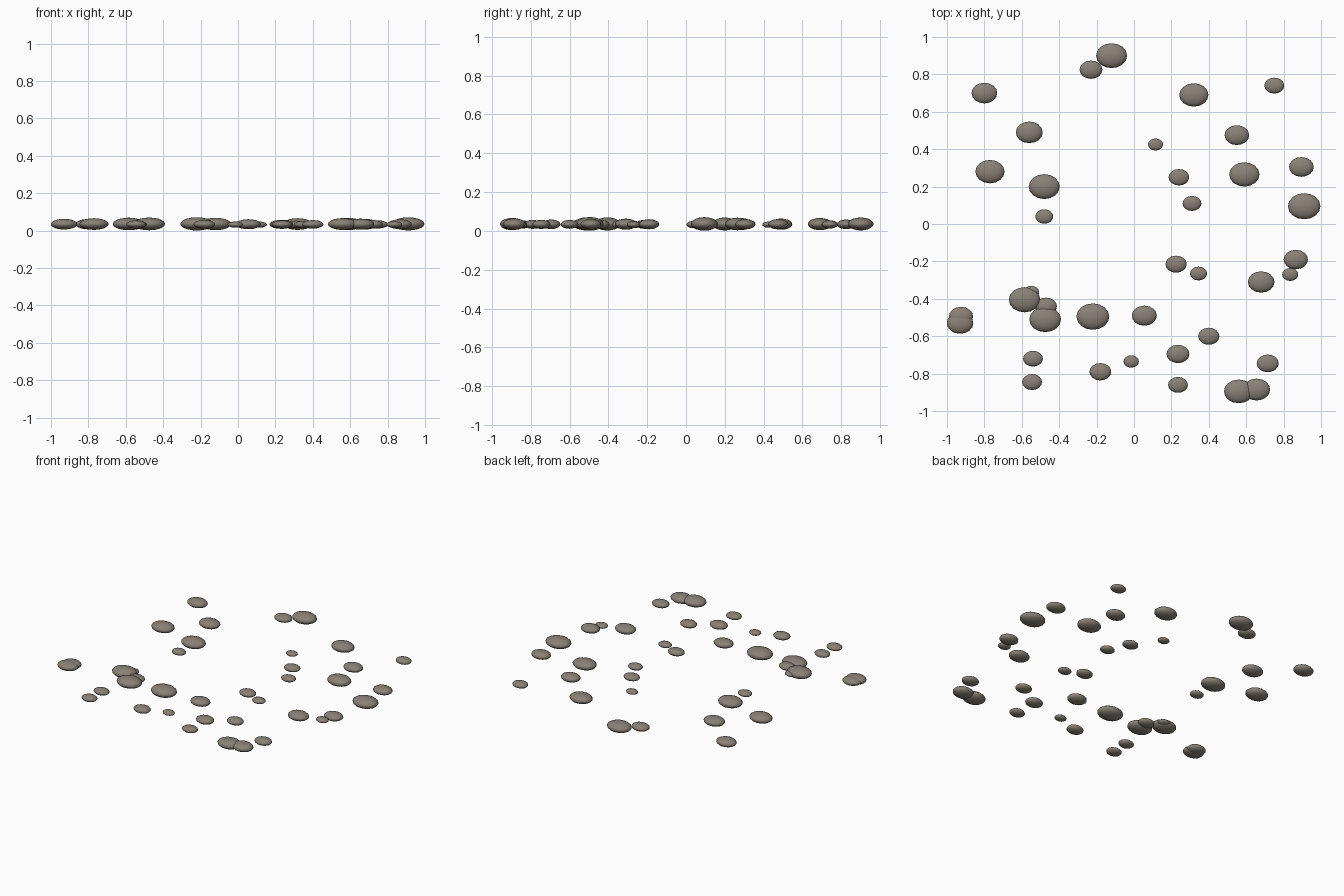
import bpy
import math

# Remove the default object only
default_object = bpy.data.objects.get("Cube")
if default_object:
    bpy.data.objects.remove(default_object, do_unlink=True)

# One warm grey stone colour for every pebble
STONE_COLOUR = (0.25, 0.22, 0.185, 1.0)
stone_material = bpy.data.materials.new("warm_grey_stone")
stone_material.use_nodes = True
stone_material.diffuse_color = STONE_COLOUR
shader = next(node for node in stone_material.node_tree.nodes
              if node.type == "BSDF_PRINCIPLED")
shader.inputs["Base Color"].default_value = STONE_COLOUR
shader.inputs["Roughness"].default_value = 0.9

# Proportions shared by all pebbles, relative to the half width
DEPTH_RATIO = 0.8
HEIGHT_RATIO = 0.4
SEGMENTS = 16
RINGS = 10


def add_pebble(name, x, y, half_width):
    """Add a smooth, flattened pebble lying level just above the ground."""
    centre_height = 0.029 + half_width * 0.08
    bpy.ops.mesh.primitive_uv_sphere_add(
        segments=SEGMENTS, ring_count=RINGS, radius=1.0,
        location=(x, y, centre_height))
    pebble = bpy.context.object
    pebble.name = name
    pebble.data.name = name
    pebble.scale = (half_width,
                    half_width * DEPTH_RATIO,
                    half_width * HEIGHT_RATIO)
    bpy.ops.object.transform_apply(location=False, rotation=False, scale=True)
    bpy.ops.object.shade_smooth_by_angle(angle=math.radians(60))
    pebble.data.materials.append(stone_material)
    return pebble


# Scattered clusters: centre x, centre y, half width
PEBBLE_GROUPS = {
    "back_left_pebble": [
        (.32, .69, .078), (.75, .74, .053), (.55, .475, .066),
        (.115, .425, .04), (.24, .25, .055), (.31, .11, .05),
        (.59, .265, .081), (.895, .305, .066), (.91, .095, .087),
    ],
    "back_right_pebble": [
        (-.12, .9, .083), (-.23, .825, .061), (-.8, .7, .069),
        (-.56, .49, .072), (-.77, .28, .078), (-.48, .2, .083),
        (-.48, .04, .048),
    ],
    "front_left_pebble": [
        (.225, -.215, .057), (.345, -.265, .046), (.68, -.31, .071),
        (.865, -.19, .065), (.835, -.27, .043), (.055, -.49, .067),
        (.235, -.695, .061), (.4, -.6, .057), (.235, -.86, .053),
        (.715, -.745, .059), (.56, -.895, .079), (.655, -.885, .073),
    ],
    "front_right_pebble": [
        (-.585, -.405, .084), (-.55, -.365, .043), (-.47, -.44, .058),
        (-.475, -.51, .085), (-.22, -.495, .088), (-.925, -.495, .065),
        (-.93, -.53, .071), (-.54, -.72, .053), (-.545, -.845, .053),
        (-.18, -.79, .058), (-.015, -.735, .041),
    ],
}

for group_name, pebbles in PEBBLE_GROUPS.items():
    for index, (x, y, half_width) in enumerate(pebbles, start=1):
        add_pebble(f"{group_name}_{index}", x, y, half_width)
